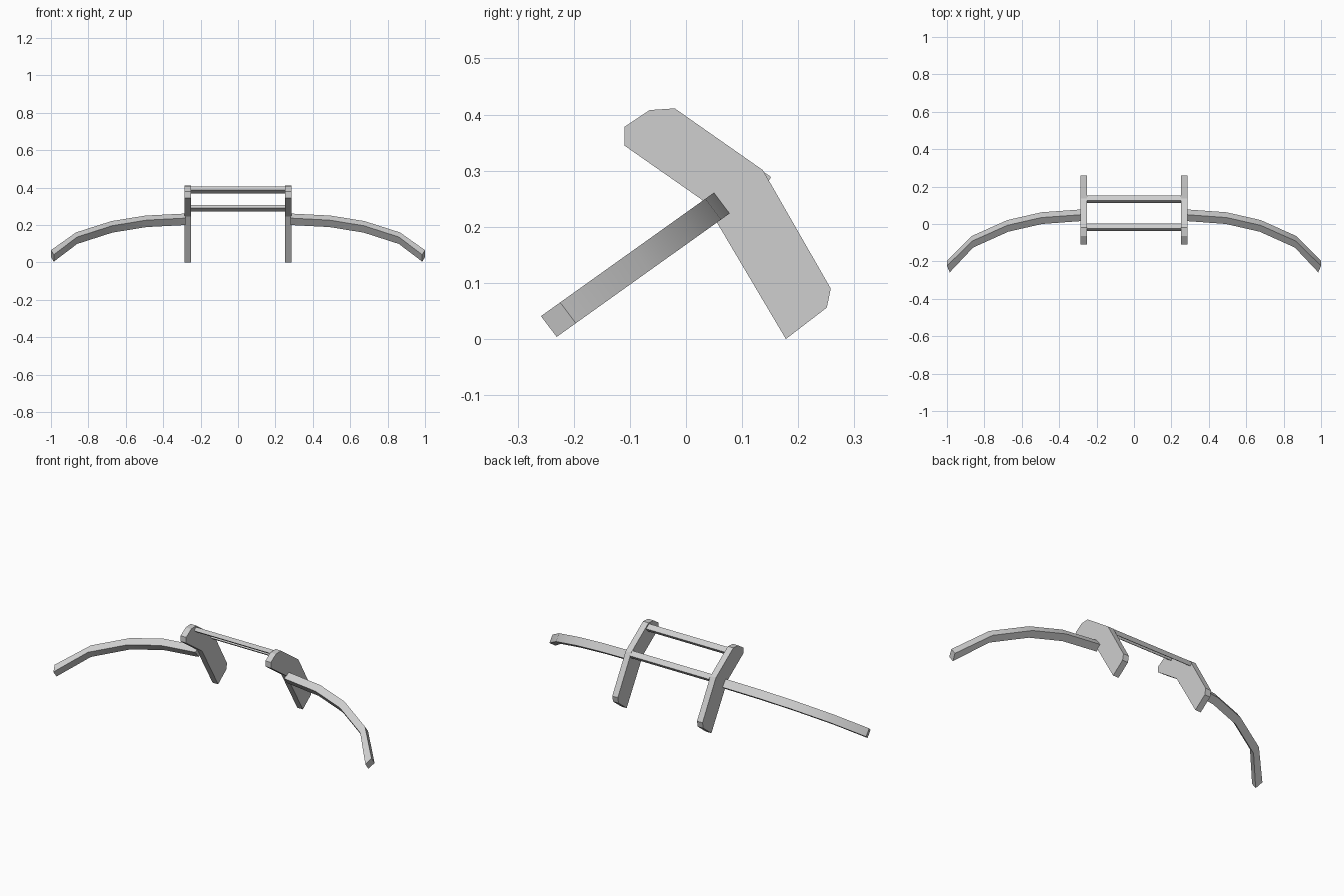
import bpy
import bmesh
from mathutils import Vector

cube = bpy.data.objects.get("Cube")
if cube:
    bpy.data.objects.remove(cube, do_unlink=True)

GREY = (0.62, 0.62, 0.62, 1)
mat = bpy.data.materials.new("light grey")
mat.use_nodes = True
mat.diffuse_color = GREY
mat.node_tree.nodes["Principled BSDF"].inputs["Base Color"].default_value = GREY


def loft(name, rings, smooth=False):
    """Skin a list of equal-sized vertex rings and cap both ends."""
    bm = bmesh.new()
    loops = [[bm.verts.new(p) for p in ring] for ring in rings]
    n = len(loops[0])
    for a, b in zip(loops, loops[1:]):
        for i in range(n):
            j = (i + 1) % n
            bm.faces.new((a[i], a[j], b[j], b[i]))
    bm.faces.new(loops[0][::-1])
    bm.faces.new(loops[-1])
    bmesh.ops.recalc_face_normals(bm, faces=bm.faces)
    mesh = bpy.data.meshes.new(name)
    bm.to_mesh(mesh)
    bm.free()
    mesh.materials.append(mat)
    obj = bpy.data.objects.new(name, mesh)
    bpy.context.collection.objects.link(obj)
    if smooth:
        bpy.ops.object.select_all(action='DESELECT')
        obj.select_set(True)
        bpy.context.view_layer.objects.active = obj
        bpy.ops.object.shade_smooth_by_angle()
    return obj


# Bent side plates, profile in (y, z)
PLATE = [(-0.11, 0.345), (-0.11, 0.378), (-0.065, 0.408), (-0.02, 0.411),
         (0.137, 0.301), (0.258, 0.09), (0.251, 0.056), (0.178, 0.0),
         (0.033, 0.245)]

# Curved arms: (x of outer edge, x of inner edge, drop along the tilted plane)
ARM = [(0.28, 0.28, 0), (0.495, 0.49, 0.019), (0.677, 0.672, 0.07),
       (0.866, 0.86, 0.174), (1.0, 0.985, 0.337)]
DOWN = Vector((0, -0.814, -0.581))
ACROSS = Vector((0, 0.028, -0.037))
START = Vector((0, 0.05, 0.261))
DEPTH = 0.042


def arm_ring(outer, inner, drop, side):
    back = START + DOWN * drop + Vector((side * outer, 0, 0))
    front = START + DOWN * (drop + DEPTH) + Vector((side * inner, 0, 0))
    return [back, back + ACROSS, front + ACROSS, front]


for side, label in ((1, "left"), (-1, "right")):
    loft(label + "_side_plate",
         [[(side * x, y, z) for y, z in PLATE] for x in (0.25, 0.285)])
    loft(label + "_curved_arm", [arm_ring(*p, side) for p in ARM], smooth=True)

# Crossbars, tilted along the upper edge of the plates
ALONG = Vector((0, 0.82, -0.57)) * 0.0165
NORMAL = Vector((0, 0.57, 0.82)) * 0.011
for name, y, z in (("front_crossbar", -0.017, 0.386), ("rear_crossbar", 0.132, 0.289)):
    rings = []
    for x in (-0.25, 0.25):
        c = Vector((x, y, z))
        rings.append([c - ALONG - NORMAL, c + ALONG - NORMAL,
                      c + ALONG + NORMAL, c - ALONG + NORMAL])
    loft(name, rings)
